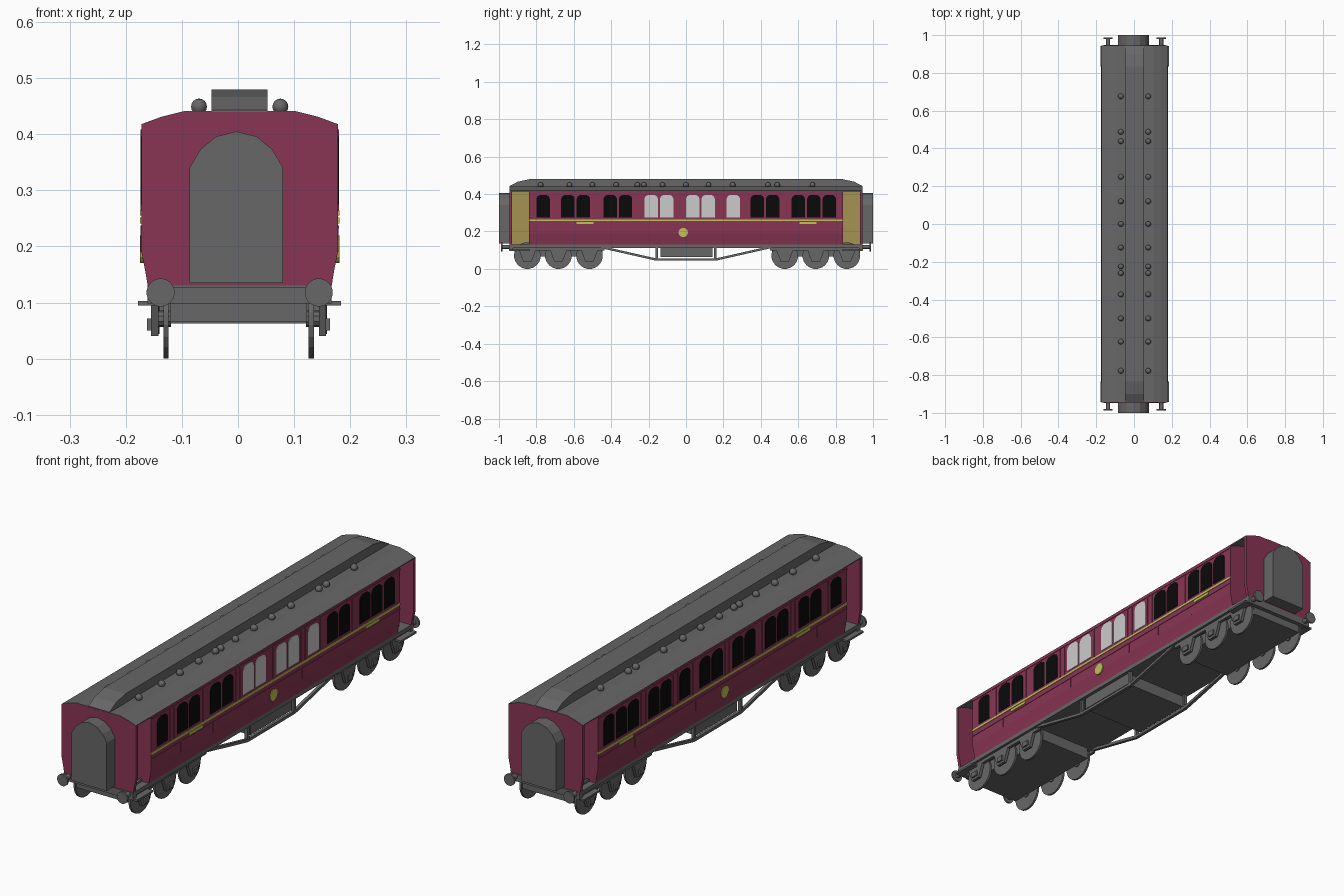
import bpy, bmesh, math
from mathutils import Matrix

if "Cube" in bpy.data.objects:
    bpy.data.objects.remove(bpy.data.objects["Cube"])

CX = 0.003  # body centre line


def material(name, rgb):
    m = bpy.data.materials.new(name)
    m.diffuse_color = (*rgb, 1)
    m.use_nodes = True
    m.node_tree.nodes["Principled BSDF"].inputs["Base Color"].default_value = m.diffuse_color
    return m


GREY = material("dark grey", (0.135, 0.135, 0.135))
MAROON = material("maroon", (0.25, 0.036, 0.088))
YELLOW = material("yellow lining", (0.54, 0.54, 0.10))
TAN = material("tan", (0.38, 0.29, 0.085))
BLACK = material("black glass", (0.003, 0.003, 0.003))
WHITE = material("white glass", (0.60, 0.60, 0.60))


def prism(bm, pts, axis, a, b):
    """Extrude a closed profile along x (pts = y,z) or y (pts = x,z)."""
    def place(p, d):
        return (d, p[0], p[1]) if axis == "x" else (p[0], d, p[1])
    lo = [bm.verts.new(place(p, a)) for p in pts]
    hi = [bm.verts.new(place(p, b)) for p in pts]
    n = len(pts)
    bm.faces.new(lo)
    bm.faces.new(hi[::-1])
    for i in range(n):
        j = (i + 1) % n
        bm.faces.new((lo[i], hi[i], hi[j], lo[j]))


def box(bm, x0, x1, y0, y1, z0, z1):
    prism(bm, [(y0, z0), (y1, z0), (y1, z1), (y0, z1)], "x", x0, x1)


def bar(bm, p, q, t, a, b):
    """Flat bar between two (y,z) points, from x=a to x=b."""
    dy, dz = q[0] - p[0], q[1] - p[1]
    l = math.hypot(dy, dz)
    ny, nz = -dz / l * t / 2, dy / l * t / 2
    prism(bm, [(p[0] + ny, p[1] + nz), (q[0] + ny, q[1] + nz),
               (q[0] - ny, q[1] - nz), (p[0] - ny, p[1] - nz)], "x", a, b)


def disc(cy, cz, r, n):
    return [(cy + r * math.cos(2 * math.pi * (i + .5) / n),
             cz + r * math.sin(2 * math.pi * (i + .5) / n)) for i in range(n)]


def finish(name, bm, mat, dx=CX, smooth=False):
    bmesh.ops.translate(bm, vec=(dx, 0, 0), verts=bm.verts)
    bmesh.ops.recalc_face_normals(bm, faces=bm.faces)
    me = bpy.data.meshes.new(name)
    if smooth:
        for f in bm.faces:
            f.smooth = True
    bm.to_mesh(me)
    bm.free()
    me.materials.append(mat)
    ob = bpy.data.objects.new(name, me)
    bpy.context.collection.objects.link(ob)


SIDES = (-1, 1)
HALF = [(0.164, 0.13), (0.168, 0.155), (0.175, 0.19), (0.175, 0.417)]
ROOF = [(0.175, 0.417), (0.14, 0.43), (0.10, 0.44)]

# End walls and inner bulkheads share the body section
section = HALF + ROOF[1:]
section = section + [(-x, z) for x, z in reversed(section)]
bm = bmesh.new()
for s in SIDES:
    prism(bm, section, "y", s * 0.944, s * 0.93)
    prism(bm, section, "y", s * 0.84, s * 0.832)
finish("end_walls", bm, MAROON)

# Side walls with beading
bm = bmesh.new()
for s in SIDES:
    wall = HALF + [(x - 0.008, z) for x, z in reversed(HALF)]
    prism(bm, [(s * x, z) for x, z in wall], "y", -0.84, 0.84)
    box(bm, s * 0.174, s * 0.177, -0.84, 0.84, 0.232, 0.237)
    box(bm, s * 0.174, s * 0.177, -0.84, 0.84, 0.402, 0.408)
    for y in (-0.70, -0.477, -0.255, -0.034, 0.185, 0.316, 0.532):
        for d in (-0.014, 0.014):
            box(bm, s * 0.174, s * 0.177, y + d - .002, y + d + .002, 0.262, 0.402)
    for y in (-0.64, -0.42, -0.20, 0.18, 0.37, 0.59):
        box(bm, s * 0.172, s * 0.1765, y - .0015, y + .0015, 0.19, 0.232)
finish("side_walls", bm, MAROON)

# Windows: (start, panes, light on the right side)
GROUPS = [(-0.80, 1, 0), (-0.667, 2, 0), (-0.442, 2, 0), (-0.222, 2, 1),
          (0.0, 2, 1), (0.217, 1, 1), (0.345, 2, 0), (0.565, 3, 0)]
dark, light = bmesh.new(), bmesh.new()
for s in SIDES:
    for start, count, lit in GROUPS:
        for k in range(count):
            y0 = start + k * 0.0825
            y1 = y0 + 0.072
            pane = [(y0, 0.275), (y1, 0.275), (y1, 0.375), (y1 - .006, 0.388),
                    (y1 - .02, 0.396), (y0 + .02, 0.396), (y0 + .006, 0.388), (y0, 0.375)]
            prism(light if lit and s > 0 else dark, pane, "x", s * 0.173, s * 0.1768)
finish("dark_windows", dark, BLACK)
finish("light_windows", light, WHITE)

# Yellow waist stripe, name plates and round badge
bm = bmesh.new()
for s in SIDES:
    box(bm, s * 0.174, s * 0.1775, -0.84, 0.84, 0.255, 0.264)
    for y in (-0.54, 0.652):
        box(bm, s * 0.174, s * 0.1775, y - 0.046, y + 0.046, 0.241, 0.252)
    prism(bm, disc(-0.015, 0.195, 0.025, 16), "x", s * 0.169, s * 0.1777)
finish("yellow_lining", bm, YELLOW)

# Tan corridor partitions inside the open vestibules
bm = bmesh.new()
for s in SIDES:
    for e in SIDES:
        box(bm, s * 0.082, s * 0.088, e * 0.84, e * 0.93, 0.13, 0.435)
finish("vestibule_partitions", bm, TAN)

# Roof shell
bm = bmesh.new()
outer = ROOF + [(-x, z) for x, z in reversed(ROOF)]
prism(bm, [(x, z + 0.001) for x, z in outer] +
      [(x * 0.99, z - 0.004) for x, z in reversed(outer)], "y", -0.943, 0.943)
finish("roof", bm, GREY)

# Raised central roof with sloping ends
bm = bmesh.new()
prism(bm, [(-0.943, 0.436), (0.943, 0.436), (0.943, 0.443), (0.90, 0.466), (0.835, 0.48),
           (-0.835, 0.48), (-0.90, 0.466), (-0.943, 0.443)], "x", -0.05, 0.05)
finish("raised_roof", bm, GREY)

# Roof ventilators
bm = bmesh.new()
for y in (.676, .488, .438, .25, .12, 0, -.125, -.225, -.26, -.373, -.5, -.623, -.777):
    for s in SIDES:
        bmesh.ops.create_uvsphere(bm, u_segments=14, v_segments=8, radius=0.0145,
                                  matrix=Matrix.Translation((s * 0.0725, y, 0.449)))
finish("roof_ventilators", bm, GREY, smooth=True)

# Arched gangway connections
bm = bmesh.new()
arch = [(0.083, 0.135), (0.083, 0.341), (0.064, 0.373), (0.036, 0.396), (0, 0.405)]
arch += [(-x, z) for x, z in reversed(arch[:-1])]
for s in SIDES:
    prism(bm, arch, "y", s * 0.94, s * 1.0)
finish("gangways", bm, GREY, dx=-0.003)

# Floor, headstocks and door steps
bm = bmesh.new()
box(bm, -0.164, 0.164, -0.943, 0.943, 0.113, 0.13)
for e in SIDES:
    box(bm, -0.164, 0.164, e * 0.925, e * 0.947, 0.098, 0.128)
    for s in SIDES:
        box(bm, s * 0.145, s * 0.181, e * 0.835, e * 0.943, 0.095, 0.103)
finish("underframe", bm, GREY)

# Buffers
bm = bmesh.new()
for e in SIDES:
    for s in SIDES:
        for r, a, b in ((0.011, 0.94, 0.982), (0.025, 0.98, 0.988)):
            prism(bm, disc(s * 0.141, 0.118, r, 20), "y", e * a, e * b)
finish("buffers", bm, GREY)

# Truss rods and equipment box
bm = bmesh.new()
for s in SIDES:
    a, b = s * 0.143, s * 0.156
    path = [(-0.46, 0.118), (-0.16, 0.05), (0.16, 0.05), (0.46, 0.118)]
    for p, q in zip(path, path[1:]):
        bar(bm, p, q, 0.012, a, b)
    for y in (-0.157, 0.157):
        bar(bm, (y, 0.046), (y, 0.118), 0.012, a, b)
finish("truss_rods", bm, GREY)
bm = bmesh.new()
box(bm, -0.15, 0.15, -0.135, 0.143, 0.063, 0.115)
finish("equipment_box", bm, GREY)

# Six-wheel bogies: centre block, side frames, axle boxes, wheels
frames, wheels = bmesh.new(), bmesh.new()
for centre in (-0.682, 0.694):
    box(frames, -0.122, 0.122, centre - 0.235, centre + 0.235, 0.065, 0.115)
    for s in SIDES:
        box(frames, s * 0.143, s * 0.155, centre - 0.245, centre + 0.245, 0.098, 0.115)
        for d in (-0.166, 0, 0.166):
            y = centre + d
            prism(frames, [(y - .045, .1), (y - .022, .04), (y + .022, .04), (y + .045, .1)],
                  "x", s * 0.143, s * 0.156)
            box(frames, s * 0.15, s * 0.163, y - 0.015, y + 0.015, 0.05, 0.072)
            prism(wheels, disc(y, 0.071, 0.0715, 20), "x", s * 0.125, s * 0.134)
            prism(wheels, disc(y, 0.071, 0.015, 10), "x", s * 0.12, s * 0.145)
finish("bogie_frames", frames, GREY, dx=0.001)
finish("wheels", wheels, GREY, dx=0.001)
